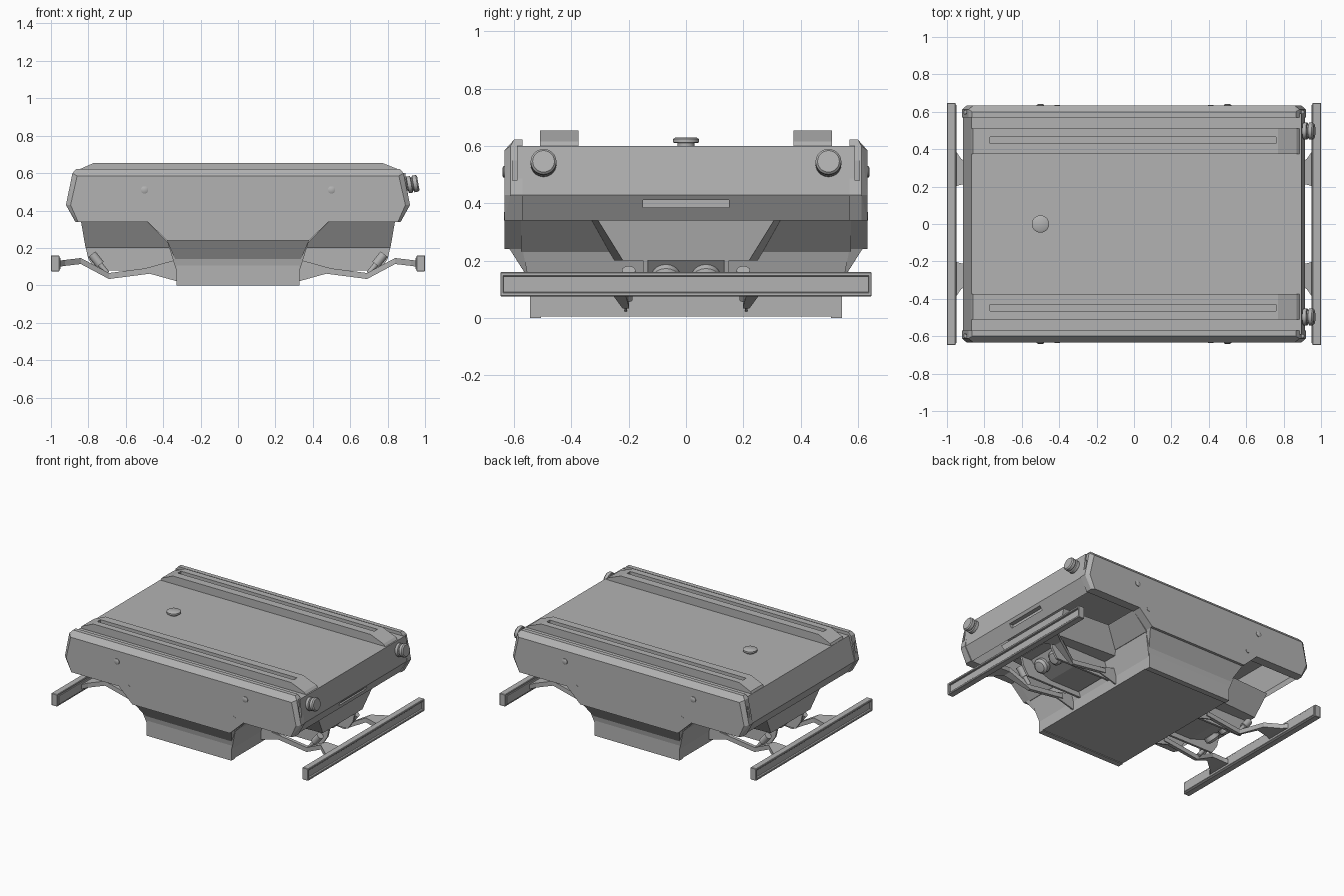
import bpy, bmesh, math
from mathutils import Vector

cube = bpy.data.objects.get("Cube")
if cube:
    bpy.data.objects.remove(cube, do_unlink=True)

grey = bpy.data.materials.new("plain_grey")
grey.use_nodes = True
grey.diffuse_color = (0.45, 0.45, 0.45, 1)
grey.node_tree.nodes["Principled BSDF"].inputs["Base Color"].default_value = (0.45, 0.45, 0.45, 1)


def finish(name, bm):
    bmesh.ops.recalc_face_normals(bm, faces=bm.faces)
    mesh = bpy.data.meshes.new(name)
    bm.to_mesh(mesh)
    bm.free()
    mesh.materials.append(grey)
    ob = bpy.data.objects.new(name, mesh)
    bpy.context.collection.objects.link(ob)
    return ob


def prism(name, pts, y0, y1):
    """Extrude an xz outline along y."""
    bm = bmesh.new()
    face = bm.faces.new([bm.verts.new((x, y0, z)) for x, z in pts])
    new = bmesh.ops.extrude_face_region(bm, geom=[face])["geom"]
    verts = [v for v in new if isinstance(v, bmesh.types.BMVert)]
    bmesh.ops.translate(bm, verts=verts, vec=(0, y1 - y0, 0))
    return finish(name, bm)


def hull(name, pts):
    """Convex solid around a few points."""
    bm = bmesh.new()
    for p in pts:
        bm.verts.new(p)
    bmesh.ops.convex_hull(bm, input=bm.verts)
    bmesh.ops.dissolve_limit(bm, angle_limit=0.01, verts=bm.verts, edges=bm.edges)
    return finish(name, bm)


def both_ends(pts, s):
    """Mirror points left and right on side s."""
    return [(e * x, s * y, z) for e in (-1, 1) for x, y, z in pts]


def box(name, lo, hi):
    return hull(name, [(x, y, z) for x in (lo[0], hi[0])
                       for y in (lo[1], hi[1]) for z in (lo[2], hi[2])])


def lathe(name, profile, origin, axis, steps=28):
    """Spin (radius, height) pairs about an axis."""
    bm = bmesh.new()
    turn = Vector((0, 0, 1)).rotation_difference(Vector(axis))
    rings = [[bm.verts.new(Vector(origin) + turn @ Vector(
        (r * math.cos(math.tau * i / steps), r * math.sin(math.tau * i / steps), h)))
        for i in range(steps)] for r, h in profile]
    for a, b in zip(rings, rings[1:]):
        for i in range(steps):
            j = (i + 1) % steps
            bm.faces.new((a[i], a[j], b[j], b[i]))
    bm.faces.new(rings[0])
    bm.faces.new(rings[-1])
    ob = finish(name, bm)
    bpy.ops.object.select_all(action="DESELECT")
    ob.select_set(True)
    bpy.context.view_layer.objects.active = ob
    bpy.ops.object.shade_smooth_by_angle(angle=math.radians(35))
    return ob


def apply(ob):
    bpy.ops.object.select_all(action="DESELECT")
    ob.select_set(True)
    bpy.context.view_layer.objects.active = ob
    for mod in list(ob.modifiers):
        bpy.ops.object.modifier_apply(modifier=mod.name)


def cut(ob, lo, hi):
    cutter = box("slot_cutter", lo, hi)
    cutter.hide_render = True
    mod = ob.modifiers.new("slot", "BOOLEAN")
    mod.operation, mod.solver, mod.object = "DIFFERENCE", "EXACT", cutter
    apply(ob)
    bpy.data.objects.remove(cutter, do_unlink=True)


# Upper hull: a shell with sloping ends, a grab slot and an open underside
body = prism("upper_hull", [(0.895, 0.60), (0.915, 0.43), (0.86, 0.34), (-0.86, 0.34),
             (-0.915, 0.43), (-0.87, 0.60)], -0.59, 0.59)
cut(body, (0.875, -0.15, 0.385), (1.0, 0.15, 0.412))
bm = bmesh.new()
bm.from_mesh(body.data)
bm.normal_update()
under = [f for f in bm.faces if f.normal.z < -0.95 and f.calc_center_median().z < 0.36]
bmesh.ops.delete(bm, geom=under, context="FACES")
bm.to_mesh(body.data)
bm.free()

for s, side in ((-1, "front"), (1, "back")):
    # Side armour with chamfered rim, end slots and a hanging tongue
    plate = hull(side + "_side_plate", both_ends([
        (0.86, 0.633, 0.585), (0.895, 0.633, 0.43), (0.855, 0.633, 0.34),
        (0.885, 0.612, 0.60), (0.92, 0.612, 0.43), (0.87, 0.612, 0.34),
        (0.885, 0.57, 0.60), (0.92, 0.57, 0.43), (0.87, 0.57, 0.34),
        (0.865, 0.6, 0.622), (0.865, 0.57, 0.622)], s))
    ys = sorted((s * 0.588, s * 0.606))
    for x in (0.89, -1.0):
        cut(plate, (x, ys[0], 0.48), (x + 0.11, ys[1], 0.55))
    prism(side + "_plate_tongue", [(0.49, 0.345), (0.38, 0.24), (-0.38, 0.24), (-0.49, 0.345)],
          s * 0.575, s * 0.633)
    for e in (-1, 1):
        lathe("upper_bolt", [(0.02, 0), (0.02, 0.006), (0.012, 0.01)],
              (e * 0.5, s * 0.631, 0.51), (0, s, 0), 16)
        lathe("lower_bolt", [(0.014, 0), (0.014, 0.004)],
              (e * 0.41, s * 0.631, 0.355), (0, s, 0), 16)

    # Slotted roof rails with ramped ends
    rail = prism(side + "_roof_rail", [(-0.87, 0.595), (-0.86, 0.615), (-0.77, 0.655),
                 (0.77, 0.655), (0.87, 0.615), (0.89, 0.595)], s * 0.375, s * 0.51)
    ys = sorted((s * 0.43, s * 0.465))
    cut(rail, (-0.77, ys[0], 0.635), (0.76, ys[1], 0.7))

    # End knob with a ribbed collar
    lathe(side + "_end_knob", [(0.03, 0), (0.03, 0.02), (0.045, 0.022), (0.045, 0.042),
          (0.036, 0.045), (0.036, 0.05), (0.045, 0.053), (0.045, 0.073), (0.038, 0.08)],
          (0.885, s * 0.497, 0.533), (0.98, 0, 0.17))

    # Keel foot and the flare joining it to the side plate
    box(side + "_keel_lip", (-0.33, s * 0.525 - 0.02, 0), (0.33, s * 0.525 + 0.02, 0.02))
    hull(side + "_keel_flare", both_ends([
        (0.33, 0.545, 0.13), (0.35, 0.57, 0.17), (0.38, 0.615, 0.24),
        (0.33, 0.48, 0.13), (0.38, 0.5, 0.24)], s))

# Roof knob
lathe("roof_knob", [(0.03, 0), (0.03, 0.012), (0.046, 0.014), (0.046, 0.026), (0.036, 0.032)],
      (-0.5, 0, 0.598), (0, 0, 1))

# Keel block, widening upward into the hull
box("keel_block", (-0.33, -0.545, 0.005), (0.33, 0.545, 0.15))
hull("keel_shoulder", both_ends([(0.33, 0.54, 0.08), (0.38, 0.57, 0.24), (0.33, -0.54, 0.08),
                                 (0.38, -0.57, 0.24)], 1))
hull("keel_crown", both_ends([(0.38, 0.575, 0.23), (0.49, 0.575, 0.345), (0.38, -0.575, 0.23),
                              (0.49, -0.575, 0.345)], 1))

for e, end in ((-1, "left"), (1, "right")):
    # Tapered nose under each end
    hull(end + "_tub_nose", [(e * x, s * y, z) for s in (-1, 1) for x, y, z in (
        (0.84, 0.31, 0.345), (0.815, 0.22, 0.2), (0.35, 0.34, 0.345), (0.35, 0.25, 0.2))])
    hull(end + "_sensor_mount", [(e * x, y, z) for y in (-0.13, 0.13) for x, z in (
        (0.35, 0.2), (0.74, 0.2), (0.7, 0.15), (0.58, 0.11), (0.35, 0.11))])
    for s in (-1, 1):
        # Cheek plates framing the twin sensors
        prism("nose_cheek", [(e * x, z) for x, z in (
            (0.815, 0.205), (0.8, 0.14), (0.76, 0.08), (0.33, 0.08), (0.33, 0.205))],
            s * 0.135, s * 0.15)
        lathe("sensor_lens", [(0.05, 0), (0.05, 0.03), (0.035, 0.045), (0.018, 0.047)],
              (e * 0.69, s * 0.07, 0.155), (e * 0.75, 0, -0.66), 20)
        # Thin gussets on the keel ends
        prism("keel_gusset", [(e * x, z) for x, z in (
            (0.32, 0.02), (0.5, 0.07), (0.5, 0.09), (0.32, 0.14))], s * 0.205, s * 0.215)

        # Bumper arms: overlapping struts along a bent path
        path = [(0.96, 0.30, 0.115, 0.1), (0.925, 0.28, 0.12, 0.07), (0.84, 0.25, 0.13, 0.03),
                (0.69, 0.21, 0.05, 0.012), (0.42, 0.21, 0.085, 0.012)]
        for a, b in zip(path, path[1:]):
            hull("bumper_arm", [(e * x, s * (y + dy * w), z + dz)
                 for x, y, z, w in (a, b) for dy in (-1, 1) for dz in (-0.016, 0.016)])
        # Damper between arm and nose
        lathe("damper", [(0.014, 0), (0.014, 0.06), (0.024, 0.06), (0.024, 0.13)],
              (e * 0.70, s * 0.2, 0.065), (e * 0.6, 0, 0.75), 16)

    # Channel bumper: web, two flanges and end caps
    def part(name, x0, x1, y, z0, z1, yc=0.0):
        ob = box(name, (min(e * x0, e * x1), yc - y, z0), (max(e * x0, e * x1), yc + y, z1))
        mod = ob.modifiers.new("edge", "BEVEL")
        mod.width, mod.segments, mod.limit_method = 0.003, 1, "ANGLE"
        apply(ob)
    part(end + "_bumper_web", 0.95, 0.985, 0.64, 0.085, 0.15)
    part(end + "_bumper_top", 0.955, 1.0, 0.645, 0.145, 0.16)
    part(end + "_bumper_bottom", 0.955, 1.0, 0.645, 0.075, 0.09)
    for s in (-1, 1):
        part(end + "_bumper_cap", 0.955, 1.0, 0.006, 0.075, 0.16, s * 0.642)
